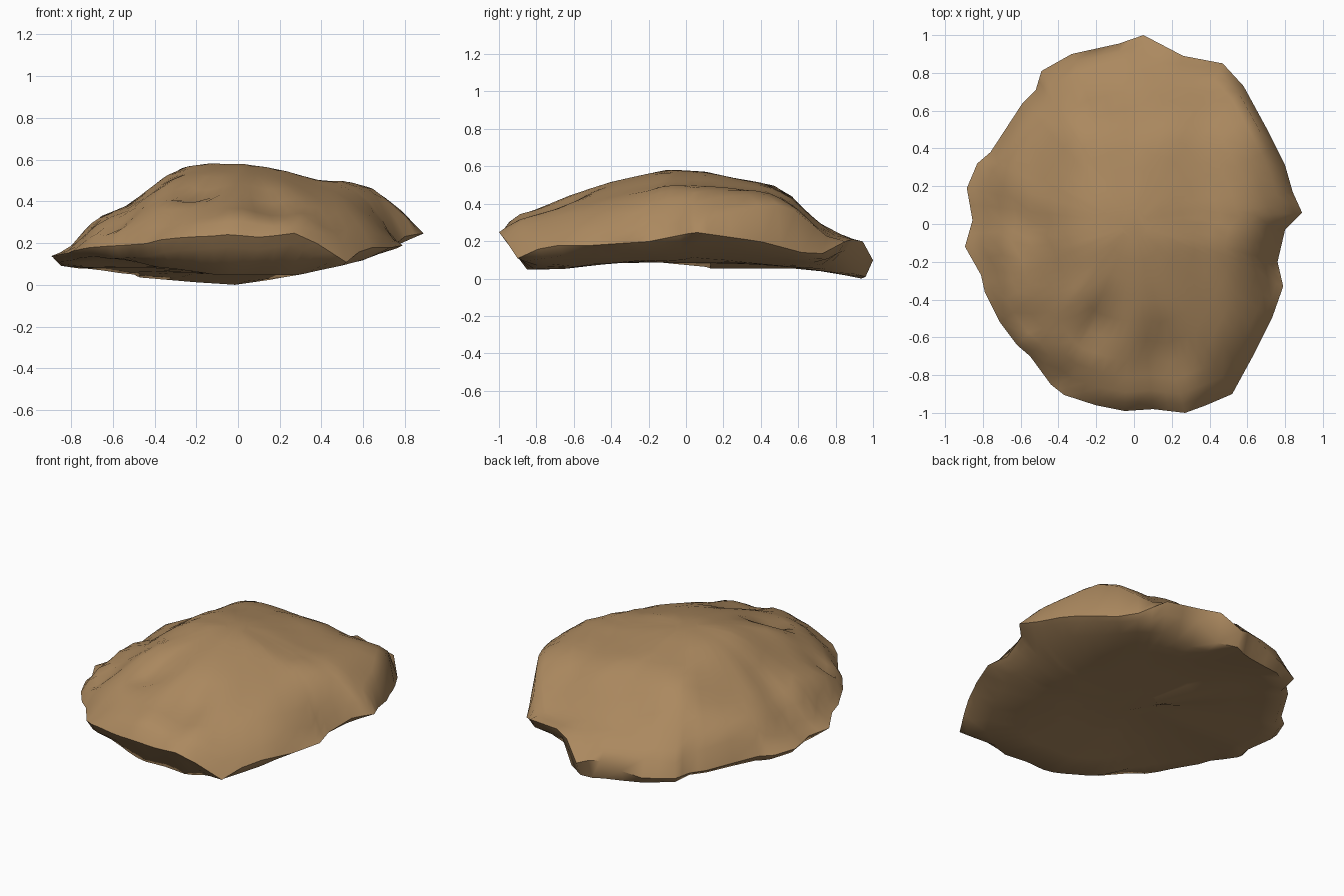
import bpy, bmesh, math

if "Cube" in bpy.data.objects:
    bpy.data.objects.remove(bpy.data.objects["Cube"])

def lerp(table, v):
    """Piecewise linear profile."""
    if v <= table[0][0]:
        return table[0][1]
    for (a, p), (b, q) in zip(table, table[1:]):
        if v <= b:
            return p + (q - p) * (v - a) / (b - a)
    return table[-1][1]

# outline of the rock seen from above
OUTLINE = [(.89, .06), (.84, .17), (.80, .31), (.70, .51), (.58, .73), (.47, .85), (.26, .89),
           (.05, 1), (-.08, .955), (-.33, .90), (-.49, .81), (-.52, .71), (-.59, .64), (-.76, .38),
           (-.83, .32), (-.885, .19), (-.855, .02), (-.895, -.12), (-.81, -.27), (-.79, -.36),
           (-.71, -.52), (-.62, -.64), (-.55, -.70), (-.44, -.85), (-.37, -.905), (-.20, -.96),
           (-.05, -.99), (.10, -.98), (.27, -1), (.38, -.96), (.52, -.90), (.64, -.68),
           (.73, -.50), (.79, -.33), (.76, -.20), (.80, -.03)]
# upper and lower silhouettes, across (x) and along (y)
TOP_X = [(-.89, .15), (-.8, .19), (-.75, .24), (-.68, .34), (-.53, .39), (-.45, .45), (-.3, .56),
         (-.18, .585), (.03, .585), (.2, .56), (.4, .505), (.5, .515), (.65, .48), (.8, .36), (.89, .25)]
TOP_Y = [(-1, .3), (-.83, .34), (-.65, .45), (-.4, .52), (-.1, .585), (.1, .575), (.3, .53),
         (.45, .51), (.55, .47), (.65, .37), (.75, .26), (.88, .23), (1, .11)]
LOW_X = [(-.89, .10), (-.5, .04), (-.03, 0), (.25, .04), (.6, .12), (.89, .25)]
LOW_Y = [(-1, .25), (-.85, .05), (-.7, .045), (-.5, .08), (-.2, .09), (.4, .08), (.7, .05), (.95, 0)]
# height of the rim on each side
RIM_E = [(-1, .25), (-.96, .2), (-.9, .11), (-.79, .16), (-.68, .18), (-.5, .18), (-.2, .2), (.05, .25),
         (.4, .2), (.7, .12), (.85, .2), (.95, .23), (1, .1)]
RIM_W = [(-1, .25), (-.85, .2), (-.5, .18), (-.12, .14), (.2, .13), (.4, .12), (.7, .08), (.9, .07), (1, .1)]
# dents and bumps on top: x, y, radius, height
DENTS = [(-.2, -.56, .16, -.08), (-.36, -.42, .14, .02), (-.58, -.52, .1, -.05), (-.66, .06, .13, -.04),
         (-.56, -.06, .12, -.03), (.15, -.66, .16, -.06), (.33, -.86, .14, .04), (0, -.9, .16, .035),
         (.5, .35, .25, .02), (-.15, .67, .12, -.03), (.03, .58, .12, -.03), (.3, .1, .25, -.01),
         (-.38, -.84, .14, -.04), (.8, -.25, .3, -.14), (.68, -.5, .28, -.07), (.62, -.76, .24, -.1)]

def rim(x, y):
    k = min(1, max(0, .5 + x / .5))
    return lerp(RIM_W, y) * (1 - k) + lerp(RIM_E, y) * k

def top(x, y):
    z = lerp(TOP_X, x) * lerp(TOP_Y, y) / .585
    for a, b, r, h in DENTS:
        z += h * math.exp(-((x - a) ** 2 + (y - b) ** 2) / (r * r) * 2)
    return z

# subdivide the outline once
N = len(OUTLINE)
pts = []
for i, (x, y) in enumerate(OUTLINE):
    u, v = OUTLINE[(i + 1) % N]
    pts += [(x, y), ((x + u) / 2, (y + v) / 2)]
N = len(pts)

bm = bmesh.new()

def ring(t, height):
    return [bm.verts.new((x * t, y * t, height(x, y, t))) for x, y in pts]

def over(x, y, t):
    """Upper skin, rounded down to the rim except on the steep back right wall."""
    r = rim(x, y)
    steep = x > .45 and y > 0
    w = 1 if steep else min(1, .65 + (.955 - t) * 4.5)
    return r + max(.01, (top(x * t, y * t) - r) * w)

def under(x, y, t):
    """Underside, dropping gently from the rim except at the back left."""
    r = rim(x, y)
    z = max(lerp(LOW_X, x * t), lerp(LOW_Y, y * t))
    z += .2 * max(0, -.1 - x * t) * max(0, -y * t)
    if t > .9 and (y < .5 or x > .2):
        z = max(z, r - .06)
    return min(z, r - .015)

rings = [ring(t, under) for t in (.15, .4, .65, .85, .96)]
rings.append(ring(1, lambda x, y, t: rim(x, y)))
rings += [ring(t, over) for t in (.955, .9, .82, .73, .63, .52, .41, .3, .19, .08)]
for a, b in zip(rings, rings[1:]):
    for i in range(N):
        j = (i + 1) % N
        bm.faces.new((a[i], a[j], b[j], b[i]))
bm.faces.new(rings[-1])
bm.faces.new(rings[0][::-1])

# light smoothing of the upper skin, then stand it on the ground
inner = [v for r in rings[8:] for v in r]
bmesh.ops.smooth_vert(bm, verts=inner, factor=.3, use_axis_z=True)
lowest = min(v.co.z for v in bm.verts)
for v in bm.verts:
    v.co.z -= lowest
bmesh.ops.recalc_face_normals(bm, faces=bm.faces)

mesh = bpy.data.meshes.new("rock")
bm.to_mesh(mesh)
bm.free()
rock = bpy.data.objects.new("rock", mesh)
bpy.context.collection.objects.link(rock)

stone = bpy.data.materials.new("brown stone")
stone.diffuse_color = (.41, .25, .115, 1)
stone.use_nodes = True
stone.node_tree.nodes["Principled BSDF"].inputs["Base Color"].default_value = stone.diffuse_color
mesh.materials.append(stone)

bpy.context.view_layer.objects.active = rock
rock.select_set(True)
bpy.ops.object.shade_smooth_by_angle(angle=math.radians(55))
